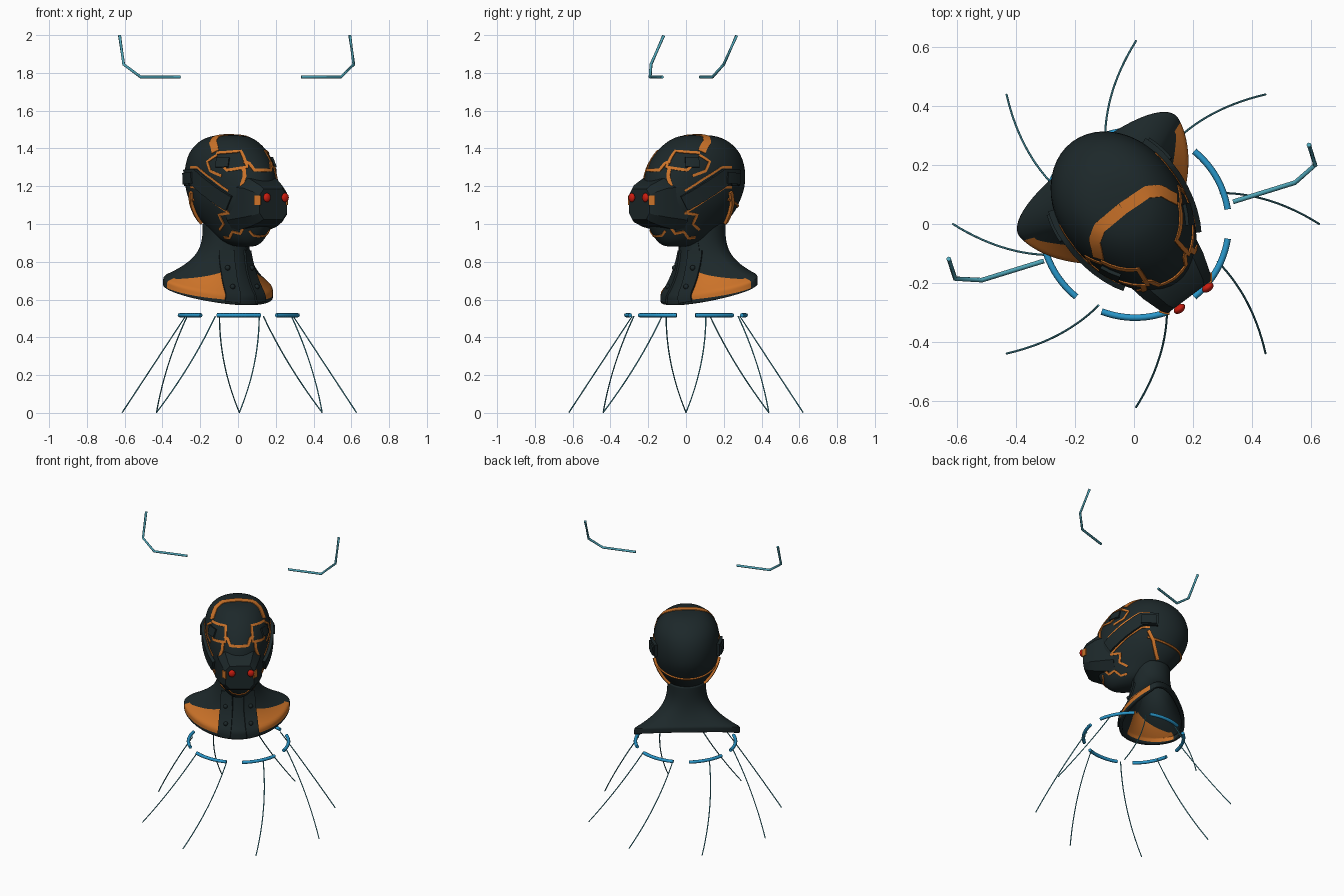
import bpy, bmesh, math
from math import sin, cos, pi, radians
from mathutils import Vector, Matrix
from mathutils.bvhtree import BVHTree

if "Cube" in bpy.data.objects:
    bpy.data.objects.remove(bpy.data.objects["Cube"])

TURN = Matrix.Rotation(radians(37), 4, 'Z')   # the bust looks off to one side


def material(name, rgb):
    m = bpy.data.materials.new(name)
    m.use_nodes = True
    m.diffuse_color = (*rgb, 1)
    m.node_tree.nodes["Principled BSDF"].inputs["Base Color"].default_value = (*rgb, 1)
    return m


DARK = material("dark_shell", (.012, .021, .023))
ORANGE = material("orange_trim", (.60, .17, .022))
RED = material("red_lens", (.60, .012, .005))
BLUE = material("blue_ring", (.022, .31, .59))
TEAL = material("teal_rod", (.08, .38, .48))


def add(name, bm, mats, turn=True, angle=35):
    bmesh.ops.recalc_face_normals(bm, faces=bm.faces)
    if turn:
        bm.transform(TURN)
    me = bpy.data.meshes.new(name)
    bm.to_mesh(me)
    bm.free()
    for m in mats:
        me.materials.append(m)
    ob = bpy.data.objects.new(name, me)
    bpy.context.collection.objects.link(ob)
    bpy.ops.object.select_all(action='DESELECT')
    ob.select_set(True)
    bpy.context.view_layer.objects.active = ob
    bpy.ops.object.shade_smooth_by_angle(angle=radians(angle))
    return ob


def loft(rings, caps=True):
    """Skin a list of closed rings with quads."""
    bm = bmesh.new()
    vs = [[bm.verts.new(p) for p in r] for r in rings]
    n = len(vs[0])
    for a, b in zip(vs, vs[1:]):
        for i in range(n):
            j = (i + 1) % n
            bm.faces.new((a[i], a[j], b[j], b[i]))
    if caps:
        bm.faces.new(vs[0])
        bm.faces.new(vs[-1][::-1])
    bm.normal_update()
    return bm


def tangent(pts, i):
    return (pts[min(i + 1, len(pts) - 1)] - pts[max(i - 1, 0)]).normalized()


def tube(name, pts, r, mat, sides=8):
    pts = [Vector(p) for p in pts]
    rings = []
    for i, p in enumerate(pts):
        t = tangent(pts, i)
        ref = Vector((0, 0, 1)) if abs(t.z) < .9 else Vector((1, 0, 0))
        a = t.cross(ref).normalized()
        b = t.cross(a)
        rings.append([p + r * (a * cos(2 * pi * k / sides) + b * sin(2 * pi * k / sides))
                      for k in range(sides)])
    return add(name, loft(rings), [mat], turn=False, angle=50)


def egg(z, back, front, w, n=48, mid=.45):
    """Horizontal section, wider behind; y is minus the forward distance."""
    c = back + mid * (front - back)
    ring = []
    for k in range(n):
        a = 2 * pi * k / n
        s = cos(a)
        ring.append(Vector((w * sin(a), -(c + s * (front - c if s > 0 else c - back)), z)))
    return ring


# Head: height, back, front, half width
HEAD = [(1.472, -.10, -.06, .02), (1.463, -.18, .03, .095), (1.43, -.255, .10, .152),
        (1.37, -.315, .17, .192), (1.29, -.345, .225, .209), (1.20, -.345, .25, .209),
        (1.12, -.315, .25, .198), (1.05, -.275, .245, .172), (.98, -.20, .225, .135),
        (.92, -.12, .185, .10), (.89, -.04, .15, .06), (.88, .02, .11, .025)]
rings = [egg(*row) for row in HEAD]
fine = []
for i in range(len(rings) - 1):      # smooth the sections between the rows
    q = [rings[min(max(i + d, 0), len(rings) - 1)] for d in (-1, 0, 1, 2)]
    for s in (0, .33, .67):
        fine.append([b + s * (.5 * (c - a) + s * (a - 2.5 * b + 2 * c - .5 * d
                     + s * (1.5 * (b - c) + .5 * (d - a)))) for a, b, c, d in zip(*q)])
bm = loft(fine + [rings[-1]])
head_bvh = BVHTree.FromBMesh(bm)
add("head", bm, [DARK], angle=60)

# Neck flaring into the swept-back shoulder yoke; row EDGE is the top of the chest panels
N, ROWS, EDGE = 120, 40, 24
rings = []
for r in range(ROWS + 1):
    ring = []
    for k in range(N):
        a = 2 * pi * k / N
        sa, ca = abs(sin(a)), cos(a)
        turn = 180 - abs(180 - 360 * k / N)
        edge = .60 + .25 * min(1, max(0, turn - 30) / 50)
        s = edge * r / EDGE if r <= EDGE else edge + (1 - edge) * (r - EDGE) / (ROWS - EDGE)
        neck = Vector((.112 * sin(a), .11 - .11 * ca, 1.0))
        if ca > 0:
            rim = Vector((math.copysign(sa ** 1.05, sin(a)) * .325, .2 - .28 * ca ** 1.25, .665 - .095 * ca))
        else:
            rim = Vector((math.copysign(sa ** .8, sin(a)) * .325, .2 - .085 * ca, .665 - .05 * ca))
        p = neck.lerp(rim, min(1, (s * 1.12) ** 3.2))
        p.z = neck.z + (rim.z - neck.z) * s
        ring.append(p)
    rings.append(ring)
bm = loft(rings, caps=False)
bust_bvh = BVHTree.FromBMesh(bm)
for i, f in enumerate(bm.faces):
    turn = 180 - abs(180 - 360 * (i % N + .5) / N)
    f.material_index = int(14 < turn < 84 and EDGE <= i // N < ROWS - 2)
bust = add("neck_and_shoulders", bm, [DARK, ORANGE], angle=50)
solid = bust.modifiers.new("shell", 'SOLIDIFY')
solid.thickness, solid.offset = .02, 0


def strip(name, pts, view, width, height, mat, bvh=head_bvh):
    """Raised band laid on a surface, mirrored. Points are seen from the
    front (x, z), the side (forward, z) or the top (x, forward)."""
    for side, tag in ((1, "left"), (-1, "right")):
        path = []
        flat = [Vector(p) for p in pts]
        dense = [flat[0]]
        for a, b in zip(flat, flat[1:]):
            n = max(2, int((b - a).length / .015))
            dense += [a.lerp(b, (k + 1) / n) for k in range(n)]
        for a, b in dense:
            start, ray = {"front": ((side * a, -2, b), (0, 1, 0)),
                          "side": ((side * 2, -a, b), (-side, 0, 0)),
                          "top": ((side * a, -b, 3), (0, 0, -1))}[view]
            hit = bvh.ray_cast(Vector(start), Vector(ray))
            if hit[0]:
                path.append((hit[0], hit[1] if hit[1].dot(Vector(ray)) < 0 else -hit[1]))
        places = [p for p, _ in path]
        rings = []
        for i, (p, n) in enumerate(path):
            out = tangent(places, i).cross(n).normalized() * width / 2
            lo, hi = (bvh.find_nearest(p + d)[0] for d in (-out, out))
            rings.append([lo - n * .006, lo + n * height, hi + n * height, hi - n * .006])
        add(f"{name}_{tag}", loft(rings), [mat])


# Orange seams over the head
strip("crown_band", [(0, -.065), (.10, -.06), (.14, -.035), (.165, .02)], "top", .042, .004, ORANGE)
strip("temple_frame", [(.165, 1.375), (.08, 1.385), (.085, 1.30), (.16, 1.285), (.175, 1.33)],
      "front", .016, .005, ORANGE)
strip("temple_side_seam", [(.04, 1.365), (-.01, 1.33), (.02, 1.28), (.09, 1.255)],
      "side", .014, .004, ORANGE)
strip("brow_seam", [(0, 1.285), (.055, 1.285), (.07, 1.32), (.09, 1.33)], "front", .018, .005, ORANGE)
strip("forehead_seam", [(.10, 1.30), (.105, 1.25), (.12, 1.20)], "front", .02, .005, ORANGE)
strip("ear_upper_seam", [(-.15, 1.30), (-.08, 1.30), (.03, 1.24), (.13, 1.175)],
      "side", .011, .003, ORANGE)
strip("ear_lower_seam", [(-.15, 1.195), (-.10, 1.195), (.0, 1.14), (.11, 1.065)],
      "side", .012, .004, ORANGE)
strip("skull_edge", [(-.14, 1.17), (-.165, 1.11), (-.175, 1.01)], "side", .022, .016, ORANGE)
strip("cheek_seam", [(.12, 1.06), (.05, 1.05), (.06, 1.0), (.01, .97)], "side", .014, .005, ORANGE)
strip("jaw_seam", [(.02, .93), (.06, .925), (.10, .96), (.14, .95), (.17, .985)],
      "side", .014, .005, ORANGE)
strip("mouth_seam", [(0, .935), (.04, .94), (.065, .965)], "front", .012, .005, ORANGE)

# Seam round the back of the skull
path = []
for k in range(33):
    a = radians(-75 + 150 * k / 32)
    hit = head_bvh.ray_cast(Vector((0, .08, 1.145 - .055 * cos(a))), Vector((sin(a), cos(a), 0)))
    path.append(TURN @ hit[0])
tube("skull_back_seam", path, .008, ORANGE, 6)

# Ear arms and temple blocks
strip("ear_arm", [(-.20, 1.245), (-.10, 1.25), (0, 1.19), (.13, 1.11)], "side", .085, .02, DARK)
strip("ear_pad", [(-.19, 1.24), (-.10, 1.245)], "side", .06, .028, DARK)
strip("temple_block", [(.05, 1.325), (.115, 1.325)], "side", .055, .012, DARK)

# Lapels and neck cords
strip("lapel", [(.065, .86), (.07, .75), (.08, .66), (.09, .585)], "front", .085, .02, DARK, bust_bvh)
strip("neck_cord", [(.05, .95), (.065, .88), (.08, .80)], "front", .04, .014, DARK, bust_bvh)

# Muzzle: forward distance, half width, bottom, top
rings = []
for u, w, lo, hi in ((.10, .15, .96, 1.26), (.22, .128, .985, 1.24), (.29, .105, 1.01, 1.205),
                     (.31, .09, 1.025, 1.185)):
    c, b = .3 * w, .2 * (hi - lo)
    rings.append([Vector((x, -u, z)) for x, z in (
        (-w, lo + b), (-w + c, lo), (w - c, lo), (w, lo + b),
        (w, hi - b), (w - c, hi), (c - w, hi), (-w, hi - b))])
add("muzzle", loft(rings), [DARK], angle=25)

for side, tag in ((1, "left"), (-1, "right")):
    # Red lens eyes
    bm = bmesh.new()
    bmesh.ops.create_uvsphere(bm, u_segments=20, v_segments=12, radius=1)
    bm.transform(Matrix.Translation((side * .06 + .01, -.322, 1.14)) @ Matrix.Diagonal((.022, .014, .024, 1)))
    add("eye_" + tag, bm, [RED], angle=60)
    # Orange plate beside each eye
    bm = bmesh.new()
    bmesh.ops.create_cube(bm, size=1)
    bm.transform(Matrix.Translation((side * .098, -.301, 1.125))
                 @ Matrix.Rotation(side * radians(50), 4, 'Z') @ Matrix.Diagonal((.036, .009, .05, 1)))
    add("cheek_light_" + tag, bm, [ORANGE])
    # Lapel studs
    for z in (.66, .76):
        hit = bust_bvh.ray_cast(Vector((side * .08, -2, z)), Vector((0, 1, 0)))
        bm = bmesh.new()
        bmesh.ops.create_uvsphere(bm, u_segments=12, v_segments=8, radius=.014)
        bm.transform(Matrix.Translation(hit[0] + Vector((0, -.018, .008))))
        add("lapel_stud_" + tag, bm, [DARK], angle=60)

# Blue ring in six arcs
for k in range(6):
    mid = 30 + 60 * k
    tube("ring_arc", [(.004 + .317 * cos(radians(mid + d)), .317 * sin(radians(mid + d)), .517)
                      for d in range(-21, 22, 3)], .011, BLUE)

# Eight bowed legs
for k in range(8):
    spin = Matrix.Rotation(k * pi / 4, 3, 'Z')
    tube("leg", [spin @ Vector((.285 + .335 * t, .105 * (1 - t * t), .512 - .51 * t))
                 + Vector((.007, 0, 0)) for t in (i / 14 for i in range(15))], .0035, TEAL, 6)

# Bent rods floating above
tube("upper_rod_right", [(-.305, -.125, 1.778), (-.515, -.19, 1.778), (-.605, -.185, 1.845),
                         (-.627, -.118, 1.998)], .008, TEAL)
tube("upper_rod_left", [(.335, .075, 1.778), (.545, .14, 1.778), (.613, .20, 1.845),
                        (.592, .268, 1.998)], .008, TEAL)
